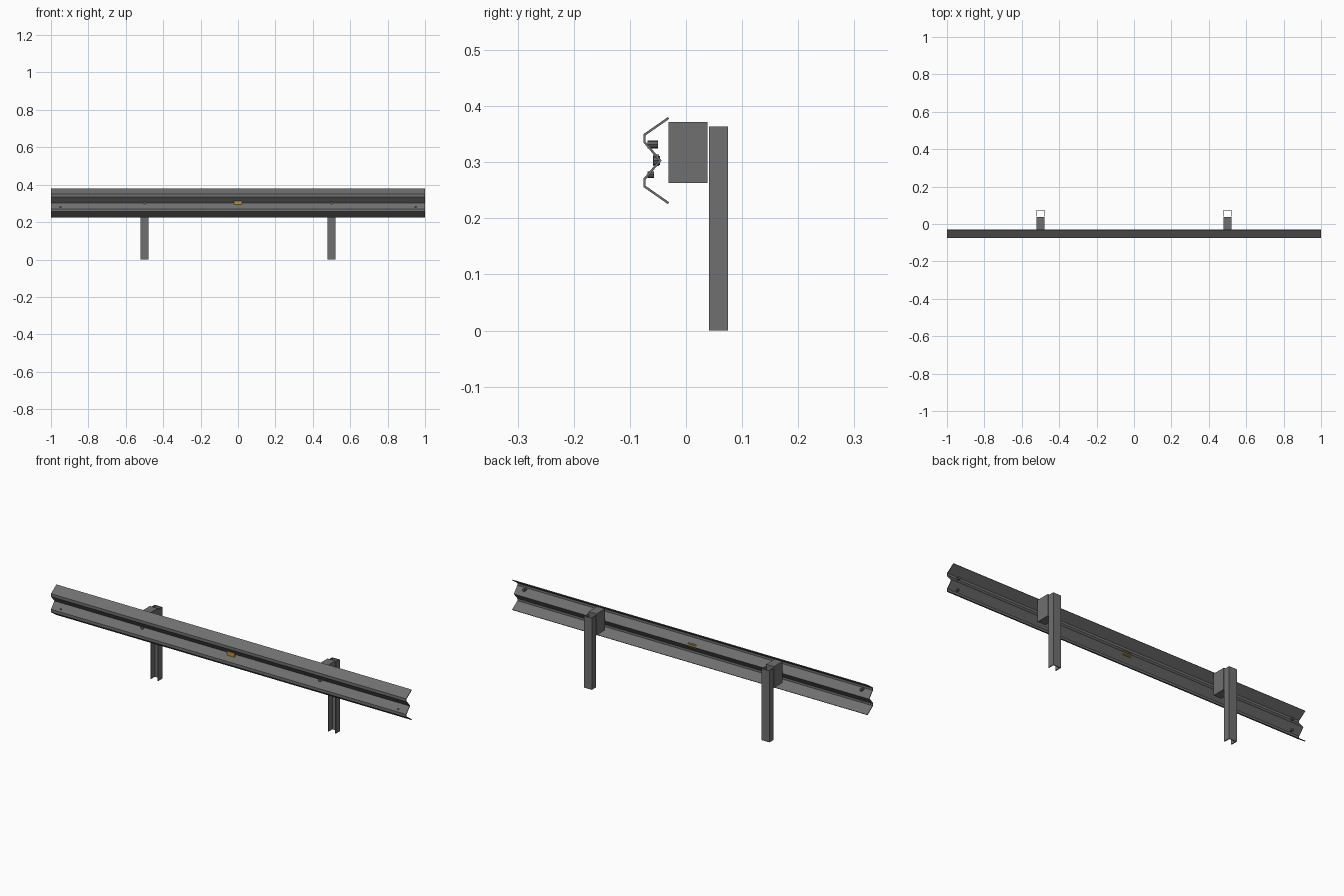
import bpy, bmesh, math

if "Cube" in bpy.data.objects:
    bpy.data.objects.remove(bpy.data.objects["Cube"])


def material(name, rgb):
    m = bpy.data.materials.new(name)
    m.diffuse_color = (*rgb, 1)
    m.use_nodes = True
    m.node_tree.nodes["Principled BSDF"].inputs["Base Color"].default_value = m.diffuse_color
    return m


STEEL = material("grey_steel", (0.16, 0.16, 0.16))
BOLT = material("dark_bolt_steel", (0.12, 0.12, 0.12))
AMBER = material("amber_reflector", (0.55, 0.27, 0.02))


def finish(name, bm, mat):
    bmesh.ops.recalc_face_normals(bm, faces=bm.faces)
    me = bpy.data.meshes.new(name)
    bm.to_mesh(me)
    bm.free()
    me.materials.append(mat)
    ob = bpy.data.objects.new(name, me)
    bpy.context.collection.objects.link(ob)
    return ob


def box(name, lo, hi, mat):
    bm = bmesh.new()
    bmesh.ops.create_cube(bm, size=1)
    for v in bm.verts:
        v.co = [(a + b) / 2 + c * (b - a) for a, b, c in zip(lo, hi, v.co)]
    return finish(name, bm, mat)


def bolt(name, x, z, y0, y1, r):
    bm = bmesh.new()
    bmesh.ops.create_cone(bm, cap_ends=True, segments=8, radius1=r, radius2=r, depth=y1 - y0)
    for v in bm.verts:
        px, py, pz = v.co
        v.co = (x + px, (y0 + y1) / 2 + pz, z + py)
    return finish(name, bm, BOLT)


# W-shaped rail: folded sheet swept along x, then thickened
profile = [(-0.031, 0.379), (-0.074, 0.349), (-0.074, 0.336), (-0.046, 0.303),
           (-0.074, 0.270), (-0.074, 0.257), (-0.031, 0.227)]
bm = bmesh.new()
rows = [[bm.verts.new((x, y, z)) for y, z in profile] for x in (-1, 1)]
for i in range(len(profile) - 1):
    bm.faces.new((rows[0][i], rows[1][i], rows[1][i + 1], rows[0][i + 1]))
rail = finish("w_beam_rail", bm, STEEL)
mod = rail.modifiers.new("sheet_thickness", 'SOLIDIFY')
mod.thickness = 0.004
mod.offset = 0
mod.use_even_offset = True

for side, s in (("left", -1), ("right", 1)):
    cx = 0.5 * s
    # Channel post, open toward the rail
    w, t, y0, y1 = 0.022, 0.004, 0.041, 0.075
    outline = [(-w, y0), (-w + t, y0), (-w + t, y1 - t), (w - t, y1 - t),
               (w - t, y0), (w, y0), (w, y1), (-w, y1)]
    bm = bmesh.new()
    face = bm.faces.new([bm.verts.new((cx + x, y, 0)) for x, y in outline])
    new = bmesh.ops.extrude_face_region(bm, geom=[face])["geom"]
    bmesh.ops.translate(bm, vec=(0, 0, 0.364),
                        verts=[g for g in new if isinstance(g, bmesh.types.BMVert)])
    finish(side + "_post", bm, STEEL)
    # Spacer block between post and rail
    box(side + "_spacer_block", (cx - w, -0.031, 0.263), (cx + w, 0.038, 0.372), STEEL)
    # Bolt head in the valley, and splice bolts behind the rail end
    bolt(side + "_valley_bolt", cx, 0.303, -0.058, -0.046, 0.008)
    bolt(side + "_upper_splice_bolt", 0.95 * s, 0.332, -0.069, -0.050, 0.007)
    bolt(side + "_lower_splice_bolt", 0.95 * s, 0.278, -0.069, -0.057, 0.006)

# Reflector set through the rail valley
box("reflector", (-0.022, -0.059, 0.293), (0.022, -0.048, 0.314), AMBER)
